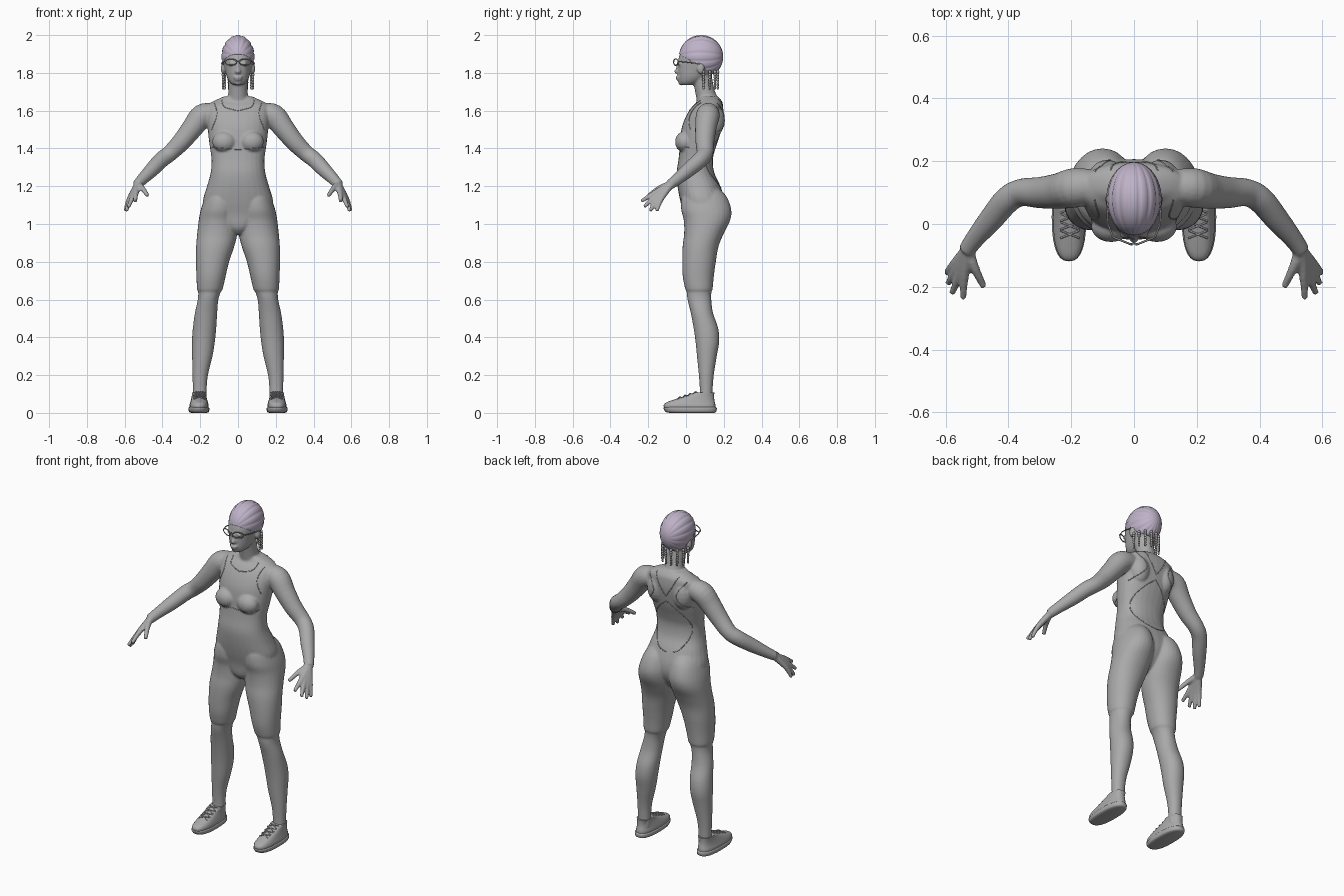
import bpy, bmesh, math
from mathutils import Vector, Matrix
from mathutils.bvhtree import BVHTree

cube = bpy.data.objects.get("Cube")
if cube:
    bpy.data.objects.remove(cube)


def material(name, rgb):
    m = bpy.data.materials.new(name)
    m.use_nodes = True
    m.diffuse_color = (*rgb, 1)
    m.node_tree.nodes["Principled BSDF"].inputs["Base Color"].default_value = (*rgb, 1)
    return m


GREY = material("body grey", (0.4, 0.4, 0.4))
LAVENDER = material("lavender hair", (0.52, 0.45, 0.58))


def spline(rows, steps=4):
    """Smoothly interpolate rows of numbers, passing through each row."""
    out = []
    for i in range(len(rows) - 1):
        a, b, c, d = rows[max(i - 1, 0)], rows[i], rows[i + 1], rows[min(i + 2, len(rows) - 1)]
        for k in range(steps):
            t = k / steps
            out.append([q + t / 2 * (r - p + t * (2 * p - 5 * q + 4 * r - s + t * (3 * (q - r) + s - p)))
                        for p, q, r, s in zip(a, b, c, d)])
    return out + [list(rows[-1])]


def bridge(bm, rings):
    loops = [[bm.verts.new(p) for p in ring] for ring in rings]
    n = len(loops[0])
    for lo, hi in zip(loops, loops[1:]):
        for i in range(n):
            j = (i + 1) % n
            bm.faces.new((lo[i], lo[j], hi[j], hi[i]))
    bm.faces.new(loops[0][::-1])
    bm.faces.new(loops[-1])


def loft(bm, rows, power=2.0, side=1, n=28):
    """Level rings given as height, x range, y range."""
    rings = []
    for z, x0, x1, y0, y1 in spline(rows):
        ring = []
        for i in range(n):
            a = math.tau * i / n
            c, s = (math.copysign(abs(v) ** (2 / power), v) for v in (math.cos(a), math.sin(a)))
            ring.append((side * ((x0 + x1) / 2 + c * (x1 - x0) / 2), (y0 + y1) / 2 + s * (y1 - y0) / 2, z))
        rings.append(ring)
    bridge(bm, rings)


def limb(bm, rows, side=1, n=20):
    """Round tube along a path of x, y, z, radius."""
    pts = spline(rows)
    rings = []
    for i, p in enumerate(pts):
        t = Vector(pts[min(i + 1, len(pts) - 1)][:3]) - Vector(pts[max(i - 1, 0)][:3])
        q = t.to_track_quat('Z', 'Y')
        ring = []
        for k in range(n):
            a = math.tau * k / n
            v = Vector(p[:3]) + q @ Vector((math.cos(a), math.sin(a), 0)) * p[3]
            ring.append((side * v.x, v.y, v.z))
        rings.append(ring)
    bridge(bm, rings)


def ball(bm, at, radii, seg=20):
    bmesh.ops.create_uvsphere(bm, u_segments=seg, v_segments=seg // 2, radius=1,
                              matrix=Matrix.Translation(at) @ Matrix.Diagonal((*radii, 1)))


def make(name, bm, mat):
    bmesh.ops.recalc_face_normals(bm, faces=bm.faces)
    me = bpy.data.meshes.new(name)
    bm.to_mesh(me)
    bm.free()
    me.polygons.foreach_set("use_smooth", [True] * len(me.polygons))
    me.materials.append(mat)
    ob = bpy.data.objects.new(name, me)
    bpy.context.collection.objects.link(ob)
    return ob


def wire(name, pts, r, closed=False):
    cu = bpy.data.curves.new(name, 'CURVE')
    cu.dimensions = '3D'
    cu.bevel_depth, cu.bevel_resolution = r, 1
    sp = cu.splines.new('POLY')
    sp.points.add(len(pts) - 1)
    for p, co in zip(sp.points, pts):
        p.co = (*co, 1)
    sp.use_cyclic_u = closed
    cu.materials.append(GREY)
    ob = bpy.data.objects.new(name, cu)
    bpy.context.collection.objects.link(ob)


# Body: torso, neck and head, blended into one skin
bm = bmesh.new()
torso = [(.945, .03, .03, .12), (.98, .08, .0, .16), (1.05, .17, -.012, .2), (1.12, .186, -.03, .205),
         (1.2, .164, -.045, .182), (1.27, .145, -.05, .15), (1.34, .14, -.04, .142), (1.4, .148, -.034, .156),
         (1.46, .156, -.03, .176), (1.52, .162, -.02, .19), (1.58, .17, .005, .198), (1.625, .165, .035, .196),
         (1.65, .13, .06, .19), (1.675, .075, .07, .17)]
loft(bm, [(z, -w, w, a, b) for z, w, a, b in torso], 2.3)
limb(bm, [(0, .125, 1.62, .064), (0, .103, 1.69, .052), (0, .085, 1.78, .052)])
head = [(1.735, .026, -.022, .03), (1.75, .044, -.035, .07), (1.78, .06, -.04, .12), (1.82, .07, -.043, .165),
        (1.86, .077, -.042, .182), (1.9, .078, -.033, .18), (1.94, .065, -.01, .165), (1.97, .04, .02, .13)]
loft(bm, [(z, -w, w, a, b) for z, w, a, b in head], 2.2)
ball(bm, (0, -.045, 1.807), (.015, .017, .015))
ball(bm, (0, -.04, 1.828), (.01, .013, .034))
ball(bm, (0, -.042, 1.778), (.025, .014, .006))
ball(bm, (0, -.04, 1.766), (.021, .014, .007))
ball(bm, (0, -.024, 1.748), (.022, .018, .014))

leg = [(1.2, .03, .13, .02, .16), (1.15, .012, .17, -.02, .212), (1.08, .0, .196, -.026, .239),
       (1.02, .0, .208, -.012, .234), (.95, .003, .216, -.01, .2), (.88, .02, .222, -.018, .172),
       (.8, .047, .223, -.02, .158), (.72, .066, .22, -.017, .147), (.655, .081, .217, -.004, .141),
       (.642, .09, .211, .003, .135), (.6, .104, .213, .008, .134), (.53, .11, .228, .025, .143),
       (.45, .115, .239, .04, .17), (.38, .122, .244, .05, .176), (.3, .135, .243, .058, .163),
       (.2, .159, .241, .068, .147), (.12, .166, .239, .073, .141), (.05, .166, .238, .07, .14)]
arm = [(.13, .12, 1.585, .055), (.19, .115, 1.572, .063), (.24, .105, 1.51, .057), (.3, .1, 1.435, .05),
       (.36, .1, 1.375, .044), (.405, .075, 1.34, .043), (.455, .015, 1.288, .039), (.505, -.045, 1.238, .031),
       (.533, -.085, 1.208, .027)]
wrist = (.53, -.08, 1.21, .02)
fingers = [((.54, -.165, 1.165, .015), (.544, -.237, 1.12, .01)),
           ((.555, -.16, 1.15, .015), (.58, -.222, 1.09, .01)),
           ((.567, -.148, 1.138, .015), (.592, -.19, 1.068, .01)),
           ((.577, -.132, 1.13, .014), (.597, -.155, 1.068, .01)),
           ((.507, -.14, 1.19, .015), (.478, -.2, 1.15, .011))]
for s in (1, -1):
    loft(bm, leg, 2.1, s)
    limb(bm, arm, s)
    for knuckle, tip in fingers:
        limb(bm, [wrist, knuckle, tip], s, 12)
    ball(bm, (s * .073, -.008, 1.435), (.064, .05, .056))      # bust
    ball(bm, (s * .085, .145, 1.55), (.06, .06, .09))          # shoulder blade
    ball(bm, (s * .08, .078, 1.822), (.011, .02, .03))         # ear
    ball(bm, (s * .032, -.034, 1.85), (.015, .012, .009))      # eyelid
body = make("body", bm, GREY)
remesh = body.modifiers.new("blend", 'REMESH')
remesh.mode = 'VOXEL'
remesh.voxel_size = .006
remesh.use_smooth_shade = True
smooth = body.modifiers.new("soften", 'SMOOTH')
smooth.factor, smooth.iterations = .5, 5

# Suit seams laid on the body surface
bpy.context.view_layer.update()
tree = BVHTree.FromObject(body, bpy.context.evaluated_depsgraph_get())


def seam(name, pts, front):
    d = Vector((0, 1 if front else -1, 0))
    hits = [tree.ray_cast(Vector((x, -d.y, z)), d)[0] for x, z in spline(pts, 8)]
    hits = [h for h in hits if h]
    if len(hits) > 1:
        wire(name, hits, .0025)


seam("bust_seam", [(-.135, 1.405), (0, 1.395), (.135, 1.405)], True)
for s, tag in ((1, "left"), (-1, "right")):
    for name, pts, front in (
            ("front_armhole_seam", [(.125, 1.64), (.112, 1.58), (.14, 1.5)], True),
            ("front_neck_seam", [(.085, 1.655), (.07, 1.62), (.0, 1.6)], True),
            ("back_strap_seam", [(.075, 1.66), (.045, 1.6), (.0, 1.53)], False),
            ("back_armhole_seam", [(.125, 1.64), (.075, 1.55), (.145, 1.47)], False),
            ("back_opening_seam", [(0, 1.5), (.06, 1.45), (.11, 1.38), (.115, 1.3), (.07, 1.215), (0, 1.19)], False)):
        seam(tag + "_" + name, [(s * x, z) for x, z in pts], front)

# Hair: ridged cap trimmed along a sloping hairline
bm = bmesh.new()
bmesh.ops.create_uvsphere(bm, u_segments=96, v_segments=40, radius=1)
for v in bm.verts:
    x, y, z = v.co.x, v.co.z, v.co.y
    k = 1 - .045 * (1 - abs(math.cos(8 * math.atan2(x, z)))) ** 2
    v.co = (x * k * .088, .08 + y * .117, 1.885 + z * k * .115)
cut = bmesh.ops.bisect_plane(bm, geom=bm.verts[:] + bm.edges[:] + bm.faces[:], plane_co=(0, -.035, 1.9),
                             plane_no=(0, -.6, -1), clear_outer=True)
bmesh.ops.holes_fill(bm, edges=[e for e in bm.edges if e.is_boundary])
make("hair_cap", bm, LAVENDER)

# Hanging braids round the back of the head
bm = bmesh.new()
for i in range(8):
    a = math.radians(-88 + 176 * i / 7)
    for k in range(7):
        ball(bm, (.079 * math.sin(a), .09 + .08 * math.cos(a), 1.805 - .014 * k),
             (.0085 - .0004 * k, .0085 - .0004 * k, .01), 10)
make("braids", bm, GREY)

# Glasses
for s, tag in ((1, "left"), (-1, "right")):
    rim = [(s * (.037 + .03 * math.cos(a)), -.054 + .012 * math.cos(a), 1.857 + .017 * math.sin(a))
           for a in (math.tau * i / 24 for i in range(24))]
    wire(tag + "_glasses_rim", rim, .0032, True)
    wire(tag + "_glasses_temple", [(s * .067, -.042, 1.861), (s * .083, .0, 1.857), (s * .086, .075, 1.848)], .003)
wire("glasses_bridge", [(-.009, -.064, 1.859), (0, -.062, 1.863), (.009, -.064, 1.859)], .003)

# Shoes with soles and laces
sole = [(0, .166, .246, -.085, .148), (.006, .154, .259, -.108, .16), (.024, .152, .262, -.119, .163),
        (.03, .156, .258, -.115, .158)]
upper = [(.022, .157, .257, -.114, .156), (.04, .156, .257, -.118, .156), (.055, .159, .253, -.104, .153),
         (.07, .163, .249, -.065, .15), (.088, .167, .245, -.01, .149), (.108, .166, .243, .045, .15)]
for s, tag in ((1, "left"), (-1, "right")):
    for part, rows in (("sole", sole), ("shoe", upper)):
        bm = bmesh.new()
        loft(bm, rows, 2.5, s)
        ob = make(tag + "_" + part, bm, GREY)
        bpy.context.view_layer.objects.active = ob
        ob.select_set(True)
        bpy.ops.object.shade_smooth_by_angle(angle=math.radians(50))
        ob.select_set(False)
    for i in range(4):
        y, z = -.045 + .027 * i, .079 + .009 * i
        for d in (1, -1):
            wire(tag + "_lace", [(s * .204 - d * .03, y, z - .006), (s * .204, y + .012, z + .006),
                                 (s * .204 + d * .03, y + .024, z + .002)], .003)
